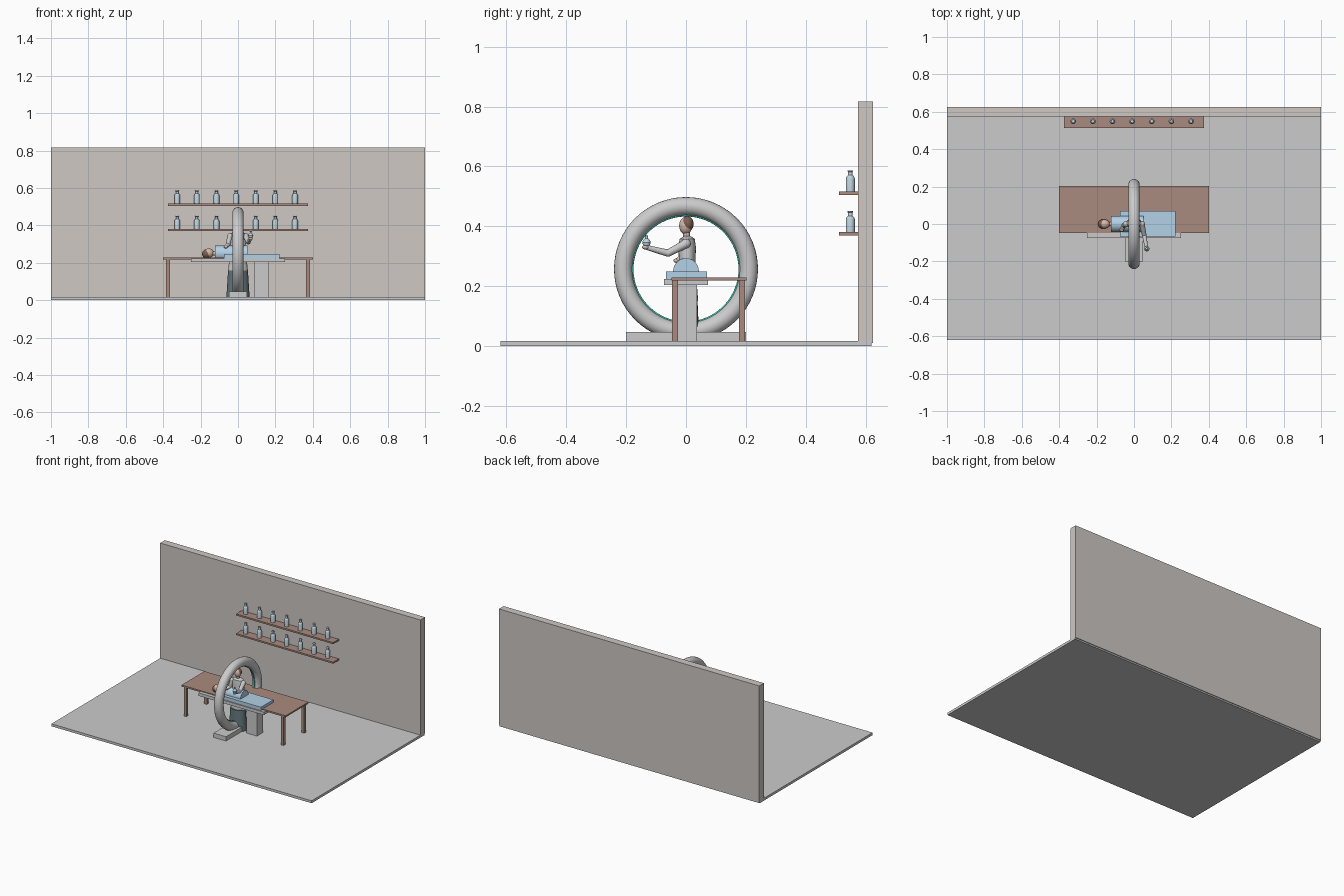
import bpy, math
from mathutils import Vector

if "Cube" in bpy.data.objects:
    bpy.data.objects.remove(bpy.data.objects["Cube"])


def colour(name, rgb):
    m = bpy.data.materials.new(name)
    m.diffuse_color = (*rgb, 1)
    m.use_nodes = True
    m.node_tree.nodes["Principled BSDF"].inputs["Base Color"].default_value = m.diffuse_color
    return m


WALL = colour("plaster", (0.62, 0.58, 0.55))
WOOD = colour("wood", (0.40, 0.26, 0.21))
SHEET = colour("blue_cloth", (0.45, 0.64, 0.80))
GLASS = colour("pale_glass", (0.52, 0.66, 0.74))
GLOW = colour("teal", (0.05, 0.62, 0.50))
SKIN = colour("skin", (0.68, 0.48, 0.38))
HAIR = colour("hair", (0.20, 0.12, 0.09))
DARK = colour("dark_cloth", (0.12, 0.18, 0.20))


def finish(name, mat=None, smooth=True):
    o = bpy.context.object
    o.name = name
    if mat:
        o.data.materials.append(mat)
    if smooth:
        bpy.ops.object.shade_smooth_by_angle()
    return o


def box(name, x, y, z, mat=None):
    bpy.ops.mesh.primitive_cube_add(size=1, location=[(a + b) / 2 for a, b in (x, y, z)])
    bpy.context.object.scale = [b - a for a, b in (x, y, z)]
    return finish(name, mat, False)


def ball(name, loc, radii, mat=None):
    bpy.ops.mesh.primitive_uv_sphere_add(segments=24, ring_count=12, radius=1, location=loc)
    bpy.context.object.scale = radii
    return finish(name, mat)


def rod(name, a, b, r1, r2, mat=None):
    a, b = Vector(a), Vector(b)
    bpy.ops.mesh.primitive_cone_add(vertices=24, radius1=r1, radius2=r2,
                                    depth=(b - a).length, location=(a + b) / 2,
                                    rotation=(b - a).to_track_quat('Z', 'Y').to_euler())
    return finish(name, mat)


def lathe(name, profile, loc, mat=None, sy=1, n=24):
    verts = [(r * math.cos(2 * math.pi * k / n), r * math.sin(2 * math.pi * k / n) * sy, z)
             for r, z in profile for k in range(n)]
    faces = [(i * n + k, i * n + (k + 1) % n, (i + 1) * n + (k + 1) % n, (i + 1) * n + k)
             for i in range(len(profile) - 1) for k in range(n)]
    faces += [tuple(reversed(range(n))), tuple(range(len(verts) - n, len(verts)))]
    me = bpy.data.meshes.new(name)
    me.from_pydata(verts, [], faces)
    o = bpy.data.objects.new(name, me)
    o.location = loc
    bpy.context.collection.objects.link(o)
    bpy.ops.object.select_all(action='DESELECT')
    o.select_set(True)
    bpy.context.view_layer.objects.active = o
    return finish(name, mat)


def torus(name, R, r, loc, mat=None):
    bpy.ops.mesh.primitive_torus_add(major_radius=R, minor_radius=r, major_segments=64,
                                     minor_segments=20, location=loc,
                                     rotation=(0, math.pi / 2, 0))
    return finish(name, mat)


# room
box("floor", (-1, 1), (-0.62, 0.62), (0, 0.017))
box("back_wall", (-1, 1), (0.574, 0.625), (0.01, 0.817), WALL)

# shelves with bottles
BOTTLE = [(0.015, 0), (0.015, 0.044), (0.013, 0.05), (0.0075, 0.055), (0.007, 0.066),
          (0.009, 0.067), (0.009, 0.071)]
for row, z in (("lower", 0.38), ("upper", 0.516)):
    box(row + "_shelf", (-0.373, 0.373), (0.512, 0.576), (z - 0.011, z), WOOD)
    for i in range(7):
        lathe(f"{row}_bottle_{i}", BOTTLE, (-0.325 + 0.105 * i, 0.549, z), GLASS)

# scanner ring on its base
torus("scanner_ring", 0.21, 0.0305, (0, 0, 0.257))
torus("scanner_light", 0.1795, 0.004, (0, 0, 0.257), GLOW)
box("scanner_base", (-0.048, 0.048), (-0.2, 0.2), (0.015, 0.047))

# work table
box("table_top", (-0.4, 0.4), (-0.049, 0.202), (0.218, 0.229), WOOD)
for sx in (-1, 1):
    for y in (-0.037, 0.187):
        box("table_leg", (sx * 0.374 - 0.01, sx * 0.374 + 0.01), (y - 0.01, y + 0.01),
            (0.015, 0.22), WOOD)

# bed
box("bed_slab", (-0.25, 0.25), (-0.074, 0.074), (0.203, 0.224))
box("bed_pedestal", (0.085, 0.165), (-0.028, 0.037), (0.015, 0.21))
box("blanket", (-0.075, 0.223), (-0.067, 0.07), (0.222, 0.248), SHEET)

# lying patient
rod("patient_torso", (-0.123, 0, 0.25), (0.05, 0, 0.25), 0.043, 0.043, SHEET)
rod("patient_neck", (-0.15, 0, 0.25), (-0.11, 0, 0.25), 0.012, 0.012, SKIN)
ball("patient_head", (-0.157, 0, 0.252), (0.028, 0.024, 0.025), SKIN)
ball("patient_hair", (-0.167, 0, 0.248), (0.025, 0.0245, 0.025), HAIR)

# standing attendant
lathe("attendant_skirt", [(0.062, 0.017), (0.053, 0.16)], (0, 0, 0), DARK, 0.72)
lathe("attendant_coat", [(0.054, 0.15), (0.046, 0.22), (0.040, 0.27), (0.043, 0.33),
                         (0.037, 0.358), (0.014, 0.368)], (0, 0.004, 0), None, 0.68)
rod("attendant_neck", (0, 0.003, 0.355), (0, 0.001, 0.385), 0.012, 0.011, SKIN)
ball("attendant_head", (0, -0.001, 0.402), (0.021, 0.022, 0.029), SKIN)
ball("attendant_hair", (0, 0.004, 0.408), (0.0225, 0.0215, 0.026), HAIR)


def arm(side, shoulder, elbow, wrist):
    ball(side + "_shoulder", shoulder, (0.016,) * 3)
    rod(side + "_upper_arm", shoulder, elbow, 0.015, 0.012)
    ball(side + "_elbow", elbow, (0.012,) * 3)
    rod(side + "_forearm", elbow, wrist, 0.012, 0.008)
    ball(side + "_hand", wrist, (0.011, 0.012, 0.008), SKIN)


arm("right", (0.042, 0, 0.342), (0.055, -0.06, 0.31), (0.068, -0.135, 0.33))
arm("left", (-0.042, 0, 0.342), (-0.054, -0.008, 0.298), (-0.065, -0.03, 0.285))

# flask held in the raised hand
lathe("flask", [(0.006, 0), (0.012, 0.006), (0.014, 0.014), (0.011, 0.022),
                (0.005, 0.027), (0.005, 0.036), (0.006, 0.037)], (0.068, -0.132, 0.332), GLASS)
